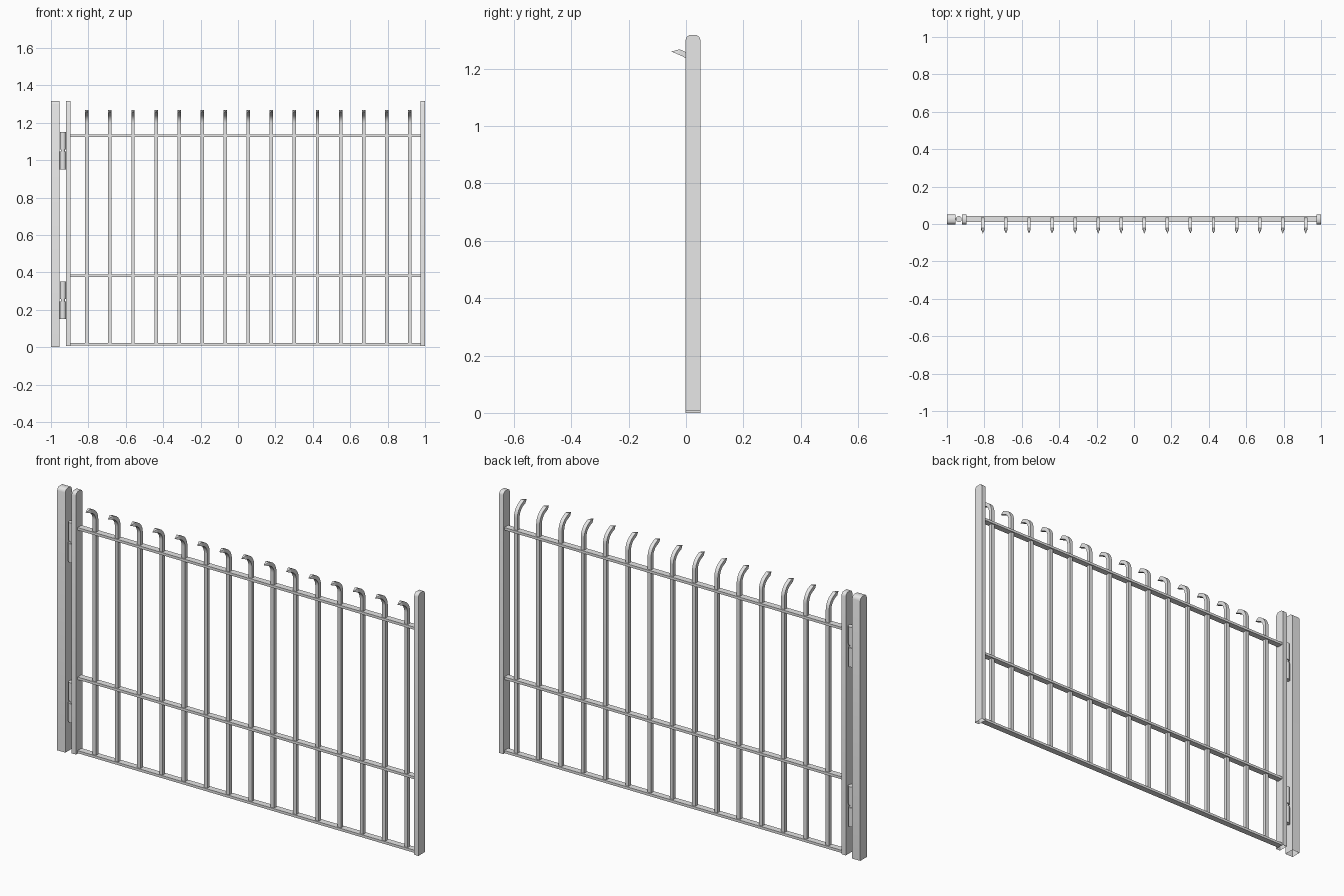
import bpy, bmesh, math
from mathutils import Vector

if "Cube" in bpy.data.objects:
    bpy.data.objects.remove(bpy.data.objects["Cube"])

steel = bpy.data.materials.new("light grey steel")
steel.diffuse_color = (0.8, 0.8, 0.8, 1)
steel.use_nodes = True
steel.node_tree.nodes["Principled BSDF"].inputs["Base Color"].default_value = steel.diffuse_color


def finish(bm, name, smooth=0):
    me = bpy.data.meshes.new(name)
    bm.to_mesh(me)
    bm.free()
    ob = bpy.data.objects.new(name, me)
    bpy.context.collection.objects.link(ob)
    me.materials.append(steel)
    if smooth:
        bpy.ops.object.select_all(action='DESELECT')
        ob.select_set(True)
        bpy.context.view_layer.objects.active = ob
        bpy.ops.object.shade_smooth_by_angle(angle=math.radians(smooth))
    return ob


def box(name, x0, x1, y0, y1, z0, z1):
    bm = bmesh.new()
    bmesh.ops.create_cube(bm, size=1)
    for v in bm.verts:
        v.co = ((x0 + x1) / 2 + v.co.x * (x1 - x0),
                (y0 + y1) / 2 + v.co.y * (y1 - y0),
                (z0 + z1) / 2 + v.co.z * (z1 - z0))
    return finish(bm, name)


def post(name, x0, x1, z0):
    """Flat bar with a rounded top, open at the foot."""
    half = [(0.026, z0), (0.026, 1.300), (0.0225, 1.310), (0.0135, 1.317)]
    prof = half + [(-y, z) for y, z in reversed(half)]
    bm = bmesh.new()
    a = bm.faces.new([bm.verts.new((x0, 0.0245 + y, z)) for y, z in prof])
    ext = bmesh.ops.extrude_face_region(bm, geom=[a], use_keep_orig=True)
    for v in ext["geom"]:
        if isinstance(v, bmesh.types.BMVert):
            v.co.x = x1
    bmesh.ops.recalc_face_normals(bm, faces=bm.faces)
    foot = [f for f in bm.faces if all(v.co.z < z0 + 0.001 for v in f.verts)]
    bmesh.ops.delete(bm, geom=foot, context='FACES_ONLY')
    return finish(bm, name, 50)


def cylinder(name, x, y, z0, z1, r):
    bm = bmesh.new()
    bmesh.ops.create_cone(bm, cap_ends=True, segments=16, radius1=r, radius2=r, depth=z1 - z0)
    bmesh.ops.translate(bm, verts=bm.verts, vec=(x, y, (z0 + z1) / 2))
    return finish(bm, name, 35)


def picket(name, x):
    """Square bar whose top bends forward and is sharpened to a point."""
    y0, zb, R, h = 0.0265, 1.197, 0.06, 0.0093
    end = math.radians(67)
    path = [(y0, 0.012, 0.0)]
    for i in range(9):
        t = end * i / 8
        path.append((y0 - R * (1 - math.cos(t)), zb + R * math.sin(t), t))
    y, z, _ = path[-1]
    path.append((y - 0.017 * math.sin(end), z + 0.017 * math.cos(end), end))
    bm = bmesh.new()
    rings = []
    for y, z, t in path:
        out = Vector((0, math.cos(t), math.sin(t)))
        c = Vector((x, y, z))
        rings.append([bm.verts.new(c + Vector((sx * h, 0, 0)) + out * (so * h))
                      for sx, so in ((-1, -1), (1, -1), (1, 1), (-1, 1))])
    for a, b in zip(rings, rings[1:]):
        for k in range(4):
            bm.faces.new((a[k], a[(k + 1) % 4], b[(k + 1) % 4], b[k]))
    bm.faces.new(rings[0])
    # sharpened tip, carried on from the underside
    along = Vector((0, -math.sin(end), math.cos(end)))
    last = rings[-1]
    tip = bm.verts.new((last[0].co + last[1].co) / 2 + along * 0.024)
    for k in range(4):
        bm.faces.new((last[k], last[(k + 1) % 4], tip))
    bmesh.ops.recalc_face_normals(bm, faces=bm.faces)
    return finish(bm, name, 20)


# Posts
post("hinge_post", -1.0, -0.955, 0.0)
post("gate_left_stile", -0.92, -0.896, 0.006)
post("gate_right_stile", 0.976, 1.0, 0.006)

# Rails
for name, z in (("bottom_rail", 0.008), ("middle_rail", 0.376), ("top_rail", 1.124)):
    box(name, -0.897, 0.977, 0.012, 0.043, z, z + 0.013)

# Pickets
for i in range(15):
    picket(f"picket_{i + 1}", -0.808 + i * 0.1233)

# Hinges: two knuckles, a pin and a leaf to each post
for label, z in (("lower", 0.15), ("upper", 0.95)):
    cylinder(f"{label}_hinge_bottom_knuckle", -0.9365, 0.026, z, z + 0.095, 0.0165)
    cylinder(f"{label}_hinge_top_knuckle", -0.9365, 0.026, z + 0.108, z + 0.2, 0.0165)
    cylinder(f"{label}_hinge_pin", -0.9365, 0.026, z + 0.09, z + 0.11, 0.011)
    box(f"{label}_hinge_gate_leaf", -0.9365, -0.919, 0.021, 0.031, z + 0.108, z + 0.2)
    box(f"{label}_hinge_post_leaf", -0.956, -0.9365, 0.021, 0.031, z, z + 0.095)
